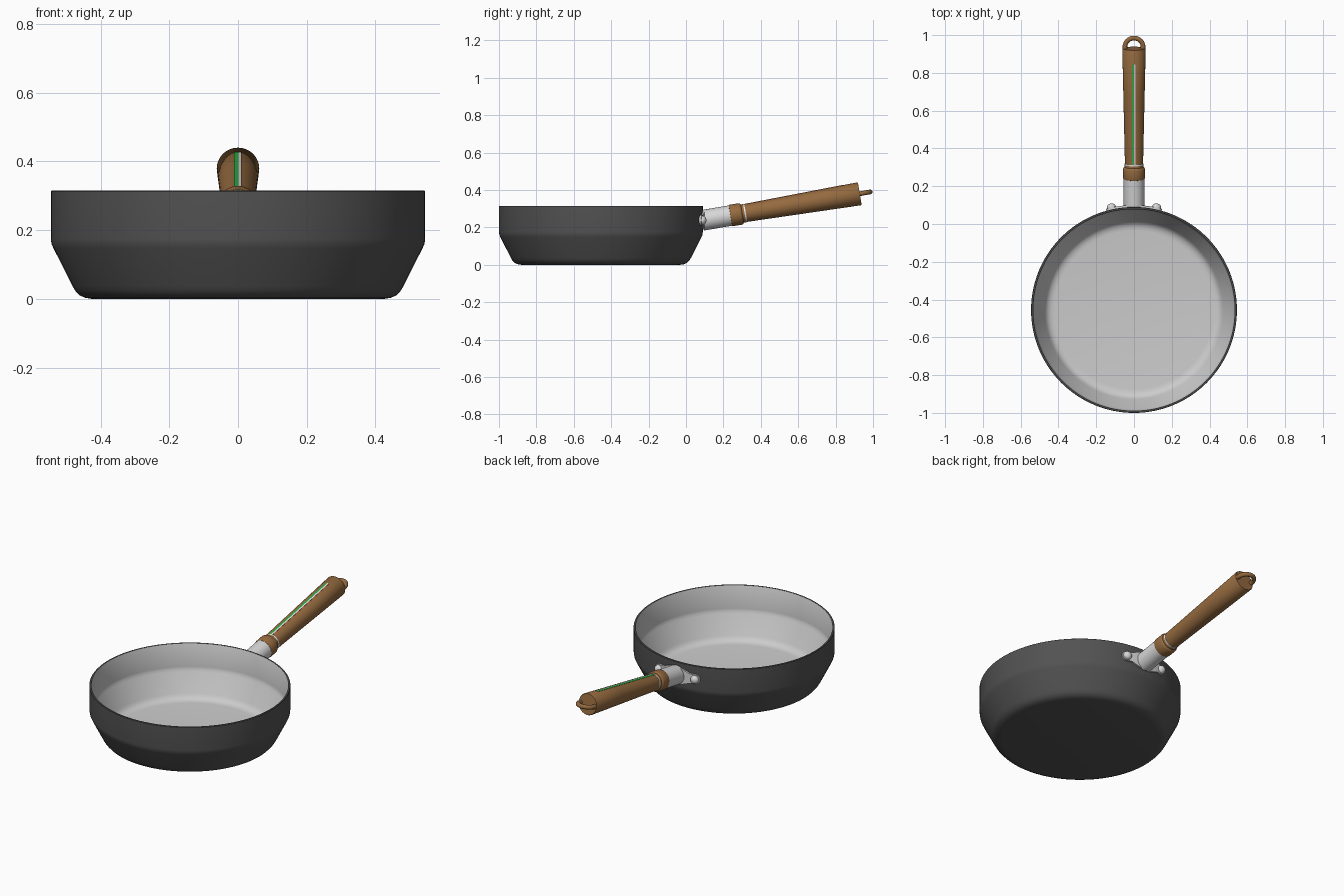
import bpy, math
from mathutils import Matrix, Vector

if "Cube" in bpy.data.objects:
    bpy.data.objects.remove(bpy.data.objects["Cube"])


def material(name, rgb):
    m = bpy.data.materials.new(name)
    m.diffuse_color = (*rgb, 1)
    m.use_nodes = True
    m.node_tree.nodes["Principled BSDF"].inputs["Base Color"].default_value = m.diffuse_color
    return m


DARK = material("dark_coating", (0.085, 0.085, 0.085))
LIGHT = material("light_interior", (0.60, 0.60, 0.60))
METAL = material("bright_metal", (0.68, 0.68, 0.68))
WOOD = material("brown_wood", (0.30, 0.145, 0.05))
GREEN = material("green_stripe", (0.03, 0.42, 0.06))
WHITE = material("white_stripe", (0.85, 0.85, 0.85))
RED = material("red_stripe", (0.6, 0.04, 0.03))


def build(name, verts, faces, mats, matrix=None, slots=None, angle=35):
    me = bpy.data.meshes.new(name)
    me.from_pydata(verts, [], faces)
    for m in mats:
        me.materials.append(m)
    if slots:
        for p, s in zip(me.polygons, slots):
            p.material_index = s
    ob = bpy.data.objects.new(name, me)
    bpy.context.collection.objects.link(ob)
    if matrix:
        ob.matrix_world = matrix
    bpy.ops.object.select_all(action='DESELECT')
    ob.select_set(True)
    bpy.context.view_layer.objects.active = ob
    bpy.ops.object.shade_smooth_by_angle(angle=math.radians(angle))
    return ob


def lathe(name, profile, mats, matrix, n=64, inner_from=None, angle=35):
    """Spin (radius, height) points round z, capping both ends."""
    verts = [(r * math.cos(2 * math.pi * i / n), r * math.sin(2 * math.pi * i / n), z)
             for r, z in profile for i in range(n)]
    faces, slots = [], []
    for k in range(len(profile) - 1):
        for i in range(n):
            j = (i + 1) % n
            faces.append((k * n + i, k * n + j, (k + 1) * n + j, (k + 1) * n + i))
            slots.append(int(inner_from is not None and k >= inner_from))
    last = (len(profile) - 1) * n
    faces += [tuple(reversed(range(n))), tuple(range(last, last + n))]
    slots += [0, int(inner_from is not None)]
    return build(name, verts, faces, mats, matrix, slots, angle)


# Pan: dark shell and rim, light inside
R, CY = 0.545, -0.455
outer = [(0.425, 0), (0.445, 0.003), (0.462, 0.011), (0.474, 0.024), (0.482, 0.038),
         (0.537, 0.147), (0.543, 0.16), (R, 0.175), (R, 0.313), (0.543, 0.315)]
inner = [(0.535, 0.315), (0.533, 0.312), (0.533, 0.176), (0.531, 0.163), (0.525, 0.15),
         (0.472, 0.044), (0.464, 0.03), (0.452, 0.02), (0.437, 0.014), (0.42, 0.012)]
lathe("pan_body", outer + inner, [DARK, LIGHT], Matrix.Translation((0, CY, 0)), 128,
      inner_from=len(outer))

# Handle frame: local z runs along the tilted handle, local y is its upper side
tilt = math.radians(9.6)
along = Vector((0, math.cos(tilt), math.sin(tilt)))
up = Vector((0, -math.sin(tilt), math.cos(tilt)))
side = up.cross(along)
H = Matrix((side, up, along)).transposed().to_4x4()
H.translation = (0, 0.09, 0.238)

lathe("ferrule", [(0.055, -0.002), (0.055, 0.155)], [METAL], H)
lathe("wood_collar", [(0.052, 0.148), (0.056, 0.15), (0.058, 0.156), (0.058, 0.203),
                      (0.056, 0.209), (0.05, 0.214), (0.049, 0.227)], [WOOD], H)
lathe("white_ring", [(0.0495, 0.226), (0.0495, 0.233)], [WHITE], H)


def grip_radius(t):
    return 0.048 + (t - 0.232) / 0.618 * 0.014


lathe("wood_grip", [(grip_radius(t), t) for t in (0.232, 0.4, 0.6, 0.846)] + [(0.059, 0.851)],
      [WOOD], H)


# Thin stripes lying on top of the grip
def stripe(name, x0, x1, mat):
    verts = []
    for t in (0.234, 0.775):
        for x, lift in ((x0, -0.002), (x0, 0.0012), (x1, 0.0012), (x1, -0.002)):
            r = grip_radius(t)
            verts.append((x, math.sqrt(r * r - x * x) + lift, t))
    faces = [(i, (i + 1) % 4, 4 + (i + 1) % 4, 4 + i) for i in range(4)]
    faces += [(3, 2, 1, 0), (4, 5, 6, 7)]
    build(name, verts, faces, [mat], H)


s = side.x  # keeps green on the -x side
stripe("green_stripe", -0.011 * s, 0.001 * s, GREEN)
stripe("white_stripe", 0.001 * s, 0.009 * s, WHITE)
stripe("red_stripe", 0.009 * s, 0.0105 * s, RED)

# Hanging loop, lying flat in the handle's plane
flat = H @ Matrix.Translation((0, 0, 0.859)) @ Matrix.Rotation(math.pi / 2, 4, 'X')
bpy.ops.mesh.primitive_torus_add(major_radius=0.048, minor_radius=0.0125,
                                 major_segments=48, minor_segments=16)
loop = bpy.context.object
loop.name = "hanging_loop"
loop.matrix_world = flat
loop.data.materials.append(WOOD)
bpy.ops.object.shade_smooth_by_angle(angle=math.radians(60))

# Mounting plate bent round the pan wall, with rounded ends
verts, faces = [], []
N, half, ZC = 40, 0.148, 0.238
for i in range(N + 1):
    x = -half * math.cos(math.pi * i / N)
    e = max(0, abs(x) - (half - 0.028))
    h = math.sqrt(max(0.028 ** 2 - e * e, 1e-7))
    h += 0.022 * max(0, 1 - (abs(x) / 0.085) ** 2)
    a = x / R
    for rad, z in ((R - 0.004, -h), (R + 0.010, -h), (R + 0.010, h), (R - 0.004, h)):
        verts.append((rad * math.sin(a), CY + rad * math.cos(a), ZC + z))
for i in range(N):
    for k in range(4):
        m = (k + 1) % 4
        faces.append((i * 4 + k, i * 4 + 4 + k, i * 4 + 4 + m, i * 4 + m))
faces += [(0, 1, 2, 3), tuple(N * 4 + k for k in (3, 2, 1, 0))]
build("mounting_plate", verts, faces, [METAL])

# Domed rivets
for name, sx in (("rivet_left", -1), ("rivet_right", 1)):
    a = sx * 0.118 / R
    n = Vector((math.sin(a), math.cos(a), 0))
    M = n.to_track_quat('Z', 'Y').to_matrix().to_4x4()
    M.translation = Vector((0, CY, ZC)) + n * (R + 0.008)
    dome = [(0.024 * math.cos(q), 0.004 + 0.02 * math.sin(q))
            for q in (math.pi / 2 * k / 8 for k in range(8))]
    lathe(name, [(0.024, 0)] + dome, [METAL], M, 24, angle=50)
